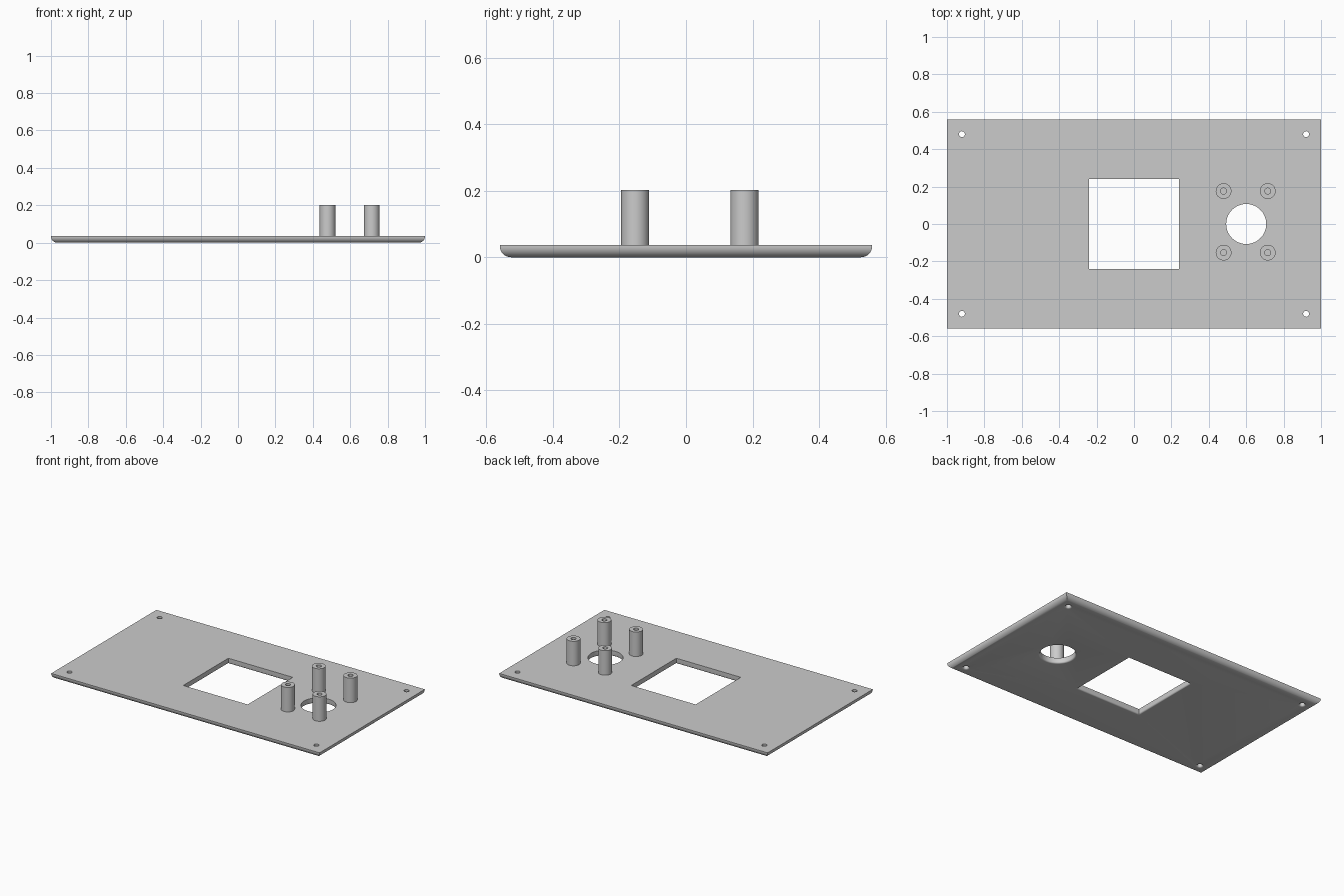
import bpy
import bmesh
from math import sin, cos, pi, radians

if "Cube" in bpy.data.objects:
    bpy.data.objects.remove(bpy.data.objects["Cube"], do_unlink=True)

HALF_X, HALF_Y, THICK = 1.0, 0.56, 0.037
EDGE_R, LIP_R = 0.034, 0.01
POST_TOP, POST_R, SCREW_R = 0.202, 0.042, 0.016

grey = bpy.data.materials.new("light grey")
grey.use_nodes = True
colour = (0.6, 0.6, 0.6, 1)
grey.diffuse_color = colour
grey.node_tree.nodes["Principled BSDF"].inputs["Base Color"].default_value = colour


def rect(hx, hy, z):
    return [(-hx, -hy, z), (hx, -hy, z), (hx, hy, z), (-hx, hy, z)]


def circle(r, z, n=40):
    return [(r * cos(2 * pi * i / n), r * sin(2 * pi * i / n), z) for i in range(n)]


def loft(name, rings, location=(0, 0, 0), tube=False):
    """Skin a list of rings; cap both ends, or join last to first for a tube."""
    bm = bmesh.new()
    loops = [[bm.verts.new(p) for p in ring] for ring in rings]
    pairs = list(zip(loops, loops[1:]))
    if tube:
        pairs.append((loops[-1], loops[0]))
    else:
        bm.faces.new(loops[0])
        bm.faces.new(loops[-1])
    for a, b in pairs:
        for i in range(len(a)):
            j = (i + 1) % len(a)
            bm.faces.new((a[i], a[j], b[j], b[i]))
    bmesh.ops.recalc_face_normals(bm, faces=bm.faces)
    mesh = bpy.data.meshes.new(name)
    bm.to_mesh(mesh)
    bm.free()
    mesh.materials.append(grey)
    obj = bpy.data.objects.new(name, mesh)
    obj.location = location
    bpy.context.collection.objects.link(obj)
    return obj


def fillet(radius, steps):
    """Inset and height along a quarter round, from the bottom upwards."""
    angles = [pi / 2 * i / steps for i in range(steps + 1)]
    return [(radius * (1 - sin(a)), radius * (1 - cos(a))) for a in angles]


def flared_cutter(ring, location):
    """Cutter that widens with a small round where it leaves the underside."""
    lip = fillet(LIP_R, 5)
    rings = [ring(LIP_R, -0.02)]
    rings += [ring(inset, z) for inset, z in lip]
    rings.append(ring(0, THICK + 0.02))
    cutter = loft("cutter", rings, location)
    cutter.hide_render = True
    return cutter


# Plate with rounded lower edges
profile = fillet(EDGE_R, 10) + [(0, THICK)]
plate = loft("panel_plate", [rect(HALF_X - i, HALF_Y - i, z) for i, z in profile])

# Window, round opening and corner screw holes
cutters = [
    flared_cutter(lambda d, z: rect(0.24 + d, 0.24 + d, z), (0, 0, 0)),
    flared_cutter(lambda d, z: circle(0.107 + d, z, 64), (0.6, 0, 0)),
]
for sx in (-1, 1):
    for sy in (-1, 1):
        cutters.append(flared_cutter(lambda d, z: circle(SCREW_R + d, z, 32),
                                     (0.92 * sx, 0.48 * sy, 0)))
for cutter in cutters:
    mod = plate.modifiers.new("opening", "BOOLEAN")
    mod.operation = "DIFFERENCE"
    mod.solver = "EXACT"
    mod.object = cutter

# Bake the openings into the plate and discard the cutters
bpy.context.view_layer.update()
graph = bpy.context.evaluated_depsgraph_get()
cut_mesh = bpy.data.meshes.new_from_object(plate.evaluated_get(graph))
plate.modifiers.clear()
plate.data = cut_mesh
for cutter in cutters:
    bpy.data.objects.remove(cutter, do_unlink=True)

# Hollow standoffs around the round opening
parts = [plate]
for x, side in ((0.479, "right"), (0.715, "left")):
    for y, end in ((-0.153, "front"), (0.176, "back")):
        base = THICK - 0.01
        rings = [circle(POST_R, base), circle(POST_R, POST_TOP),
                 circle(SCREW_R, POST_TOP), circle(SCREW_R, base)]
        parts.append(loft(f"standoff_{end}_{side}", rings, (x, y, 0), tube=True))

# Smooth rounds, crisp edges
bpy.ops.object.select_all(action="DESELECT")
for part in parts:
    part.select_set(True)
bpy.context.view_layer.objects.active = plate
bpy.ops.object.shade_smooth_by_angle(angle=radians(30))
